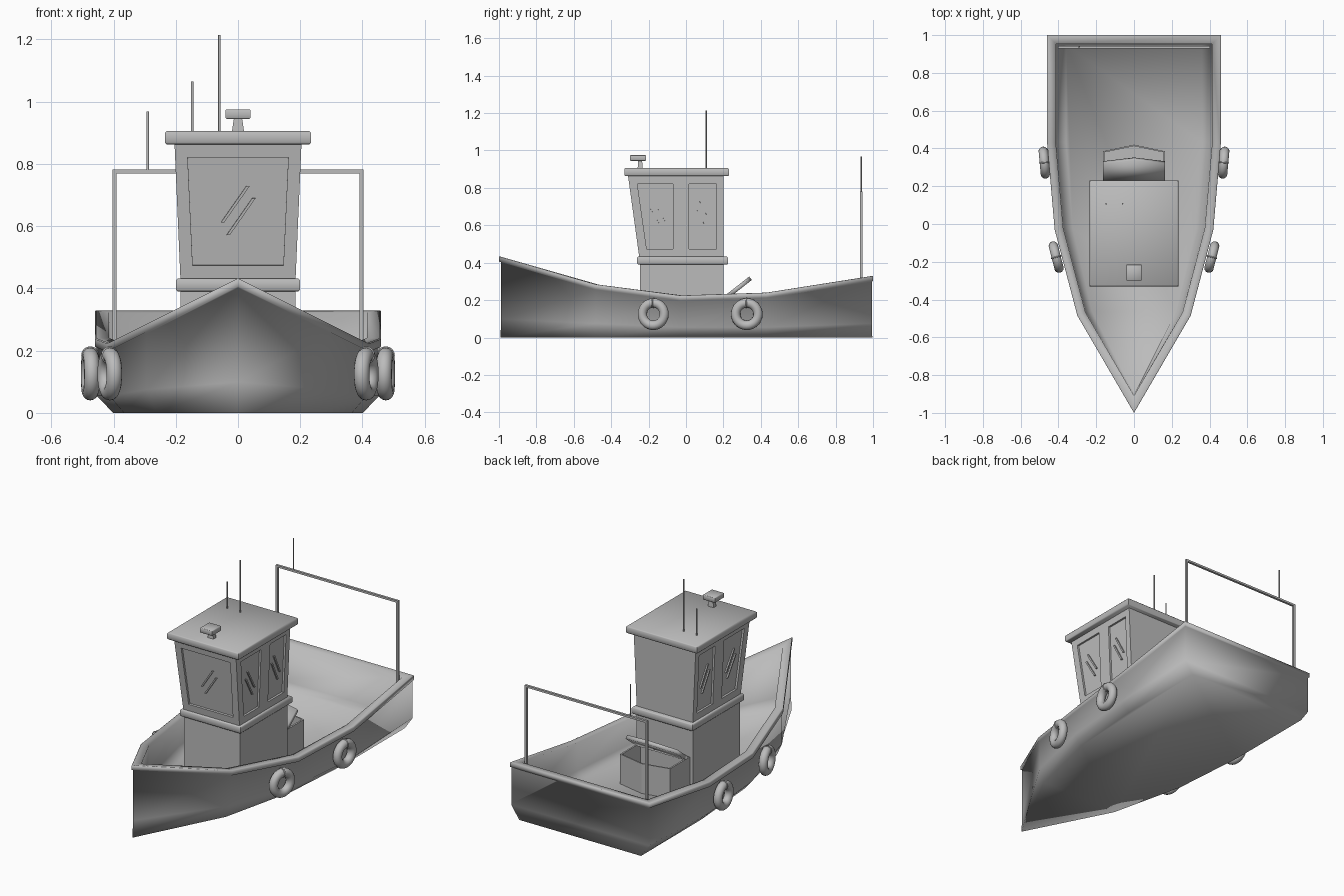
import bpy, bmesh, math
from mathutils import Vector

cube = bpy.data.objects.get("Cube")
if cube:
    bpy.data.objects.remove(cube)

# One plain grey for the whole boat
grey = bpy.data.materials.new("plain grey")
grey.use_nodes = True
grey.diffuse_color = (0.5, 0.5, 0.5, 1)
grey.node_tree.nodes["Principled BSDF"].inputs["Base Color"].default_value = (0.5, 0.5, 0.5, 1)


def finish(ob, name, smooth=0):
    """Name, colour and smooth edges below the given angle in degrees."""
    ob.name = name
    ob.data.materials.append(grey)
    if smooth:
        bpy.ops.object.select_all(action='DESELECT')
        ob.select_set(True)
        bpy.context.view_layer.objects.active = ob
        bpy.ops.object.shade_smooth_by_angle(angle=math.radians(smooth))
    return ob


def from_bmesh(bm, name, smooth=0):
    me = bpy.data.meshes.new(name)
    bm.to_mesh(me)
    bm.free()
    ob = bpy.data.objects.new(name, me)
    bpy.context.collection.objects.link(ob)
    return finish(ob, name, smooth)


def loft(layers, name, smooth=0):
    """Skin closed loops of equal length and cap both ends."""
    bm = bmesh.new()
    rings = [[bm.verts.new(p) for p in loop] for loop in layers]
    n = len(rings[0])
    for a, b in zip(rings, rings[1:]):
        for i in range(n):
            j = (i + 1) % n
            bm.faces.new((a[i], a[j], b[j], b[i]))
    bm.faces.new(rings[0])
    bm.faces.new(rings[-1])
    bmesh.ops.recalc_face_normals(bm, faces=bm.faces)
    return from_bmesh(bm, name, smooth)


def box(name, x, y, z, edge=0):
    """Box from (low, high) ranges, with softened top and bottom edges."""
    levels = [(z[0], edge), (z[1], edge)]
    if edge:
        levels[1:1] = [(z[0] + edge, 0), (z[1] - edge, 0)]
    return loft([[(x[0] + e, y[0] + e, h), (x[1] - e, y[0] + e, h),
                  (x[1] - e, y[1] - e, h), (x[0] + e, y[1] - e, h)] for h, e in levels],
                name, 50 if edge else 0)


def rod(name, x, y, z0, z1, r):
    bpy.ops.mesh.primitive_cylinder_add(vertices=10, radius=r, depth=z1 - z0,
                                        location=(x, y, (z0 + z1) / 2))
    return finish(bpy.context.object, name, 40)


# Hull: stations of y, half width, sheer height, chine height
stations = [(-1, 0, .435, .10), (-.485, .30, .285, .075), (-.03, .42, .225, .055),
            (.43, .46, .24, .055), (1, .46, .33, .075)]
around = [(s, 1) for s in stations] + [(s, -1) for s in stations[:0:-1]]
outline = [Vector((m * s[1], s[0])) for s, m in around]


def inset(d):
    out = []
    for i, p in enumerate(outline):
        a = (p - outline[i - 1]).normalized()
        b = (outline[(i + 1) % len(outline)] - p).normalized()
        na, nb = Vector((-a.y, a.x)), Vector((-b.y, b.x))
        out.append(p + (na + nb) * d / (1 + na.dot(nb)))
    return out


def height_at(y, column):
    """Sheer or chine height at any point along the boat."""
    for a, b in zip(stations, stations[1:]):
        if y <= b[0]:
            break
    return a[column] + (b[column] - a[column]) * (y - a[0]) / (b[0] - a[0])


def layer(d, column, lift=0):
    return [(p.x, p.y, height_at(p.y, column) + lift) for p in inset(d)]


def floor(d, z):
    return [(p.x * .88, p.y, z) for p in inset(d)]


loft([
    floor(.004, 0),
    layer(.006, 3),
    layer(.006, 2, -.03),
    layer(0, 2, -.028),
    layer(0, 2, -.003),
    layer(.004, 2),
    layer(.046, 2),
    layer(.048, 3, .02),
    floor(.052, .045),
], "hull", 180)

# Cabin base, sill and roof
box("cabin_base", (-.185, .185), (-.245, .2), (.045, .4))
box("cabin_sill", (-.2, .2), (-.262, .225), (.39, .432), .006)
box("cabin_roof", (-.235, .235), (-.33, .23), (.863, .906), .006)

# Cabin walls with recessed windows and glint bars
LOW, HIGH = .43, .865
centre = Vector((0, -.03, .65))


def wall(name, bl, br, tl, tr, low_u=(), high_u=(), lean=0):
    """Slanted wall; every second column between the u cuts is a window."""
    bl, br, tl, tr = map(Vector, (bl, br, tl, tr))

    def at(u, v):
        return bl.lerp(br, u).lerp(tl.lerp(tr, u), v)

    normal = (br - bl).cross(tl - bl).normalized()
    if normal.dot(at(.5, .5) - centre) < 0:
        normal.negate()
    rows = [0, .1, .9, 1]
    lo, hi = [0, *low_u, 1], [0, *high_u, 1]
    bm = bmesh.new()
    grid = [[bm.verts.new(at(a + (b - a) * (v - .1) / .8 if 0 < a < 1 else a, v))
             for a, b in zip(lo, hi)] for v in rows]
    panes = []
    for r in range(3):
        for c in range(len(lo) - 1):
            f = bm.faces.new((grid[r][c], grid[r][c + 1], grid[r + 1][c + 1], grid[r + 1][c]))
            f.normal_update()
            if f.normal.dot(normal) < 0:
                f.normal_flip()
            if r == 1 and c % 2:
                panes.append(f)
    for f in panes:
        new = bmesh.ops.extrude_face_region(bm, geom=[f])["geom"]
        bmesh.ops.delete(bm, geom=[f], context='FACES_ONLY')
        bmesh.ops.translate(bm, vec=normal * -.012,
                            verts=[g for g in new if isinstance(g, bmesh.types.BMVert)])
    from_bmesh(bm, name, 50)

    # Two slanted bars side by side on each pane
    length = (br - bl).length
    t, w = lean / length, .01 / length
    for k in range(1, len(lo) - 1, 2):
        mid = (lo[k] + lo[k + 1] + hi[k] + hi[k + 1]) / 4
        for n, side in enumerate((-1, 1)):
            u = mid + side * math.copysign(.009, lean) / length - w / 2
            low, high = .37 - side * .045, .64 - side * .045
            quad = [at(u - t, low), at(u - t + w, low), at(u + t + w, high), at(u + t, high)]
            loft([[p - normal * .013 for p in quad], [p - normal * .004 for p in quad]],
                 f"{name}_glint_{k}_{n}")


B, T = .185, .204
wall("cabin_front", (-B, -.25, LOW), (B, -.25, LOW), (-T, -.31, HIGH), (T, -.31, HIGH),
     (.11, .89), (.1, .9), .039)
wall("cabin_back", (-B, .2, LOW), (B, .2, LOW), (-T, .2, HIGH), (T, .2, HIGH))
for s, label in ((1, "left"), (-1, "right")):
    wall("cabin_" + label, (s * B, -.25, LOW), (s * B, .2, LOW),
         (s * T, -.31, HIGH), (s * T, .2, HIGH),
         (.10, .41, .594, .92), (.087, .464, .633, .928), -.027)

# Radar and aerials on the roof
loft([[(-w, -.245 - d, z), (w, -.245 - d, z), (w, -.245 + d, z), (-w, -.245 + d, z)]
      for w, d, z in ((.02, .014, .9), (.013, .01, .948))], "radar_stand")
box("radar_head", (-.04, .04), (-.3, -.215), (.945, .975), .003)
rod("tall_aerial", -.06, .107, .9, 1.215, .004)
rod("short_aerial", -.147, .107, .9, 1.065, .004)

# Stern frame with its own aerial
for s, label in ((1, "left"), (-1, "right")):
    box("stern_post_" + label, (s * .397 - .006, s * .397 + .006), (.929, .943), (.23, .782))
box("stern_crossbar", (-.403, .403), (.929, .943), (.77, .782))
rod("stern_aerial", -.29, .936, .775, .968, .004)

# Open locker behind the cabin
shape = [(-.165, 0), (.165, 0), (.165, .185), (0, .22), (-.165, .185)]


def locker_loop(k, z):
    return [(x * k, .2 + .09 * (1 - k) + y * k, z) for x, y in shape]


loft([locker_loop(1, .045), locker_loop(1, .222), locker_loop(.94, .222),
      locker_loop(.94, .1)], "locker")
tilt = math.radians(38)
loft([[(x, .218 + y * .72 * math.cos(tilt) - h * math.sin(tilt),
        .222 + y * .72 * math.sin(tilt) + h * math.cos(tilt)) for x, y in shape]
      for h in (-.015, .008)], "locker_lid", 180)

# Ring fenders with a rope band
for s, label in ((1, "left"), (-1, "right")):
    for x, y, yaw, place in ((.412, -.175, .25, "front"), (.475, .325, .09, "rear")):
        bpy.ops.mesh.primitive_torus_add(major_segments=32, minor_segments=14,
                                         major_radius=.06, minor_radius=.025,
                                         location=(s * x, y, .125),
                                         rotation=(0, math.pi / 2, -s * yaw))
        finish(bpy.context.object, f"fender_{place}_{label}", 40)
        bpy.ops.mesh.primitive_torus_add(major_segments=16, minor_segments=6,
                                         major_radius=.025, minor_radius=.004,
                                         location=(s * x, y, .185),
                                         rotation=(math.pi / 2, 0, -s * yaw))
        finish(bpy.context.object, f"fender_band_{place}_{label}", 80)
